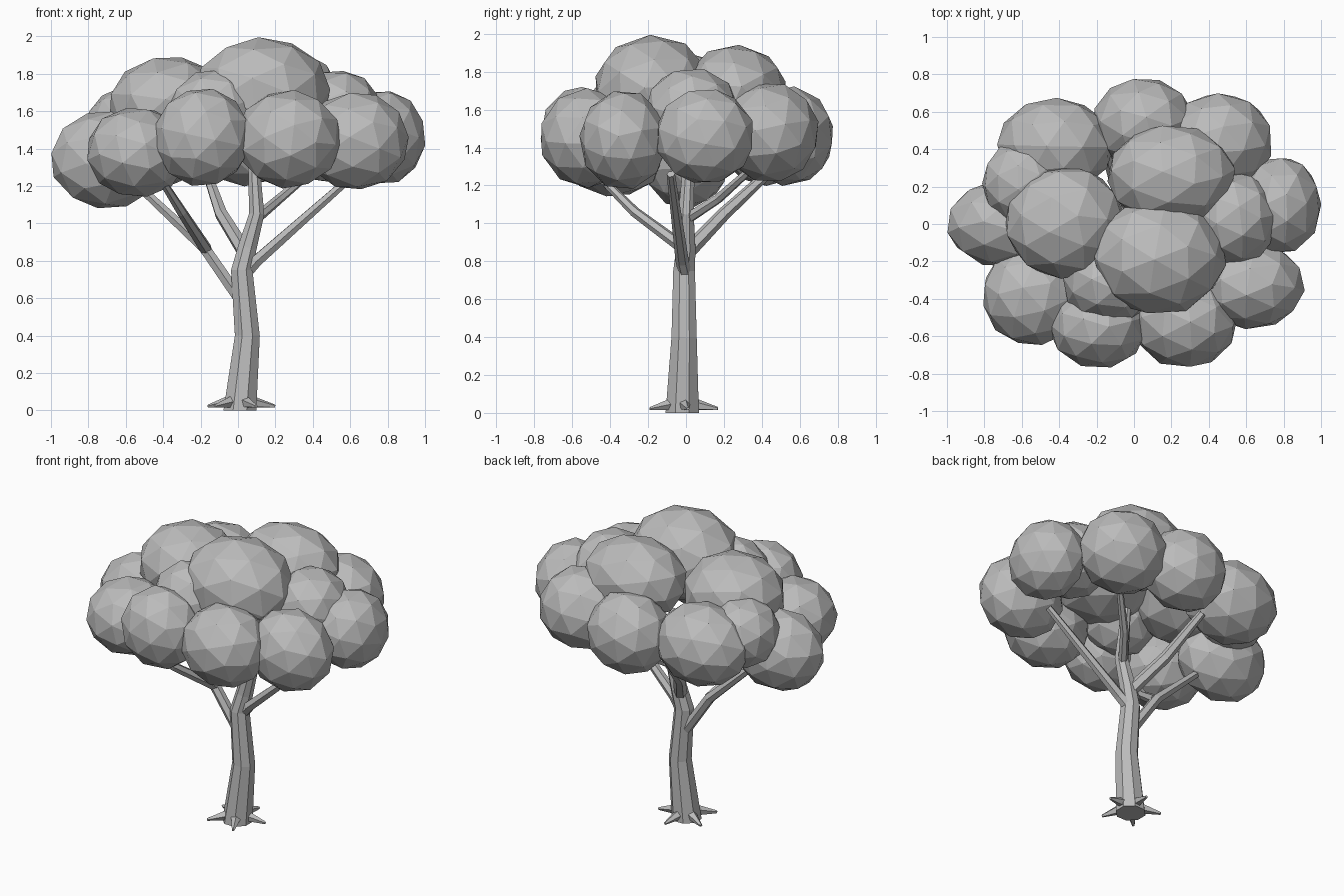
import bpy, bmesh, math, random
from mathutils import Vector, Matrix, Euler

random.seed(4)
if "Cube" in bpy.data.objects:
    bpy.data.objects.remove(bpy.data.objects["Cube"], do_unlink=True)

grey = bpy.data.materials.new("plain grey")
grey.use_nodes = True
grey.diffuse_color = (0.5, 0.5, 0.5, 1)
grey.node_tree.nodes["Principled BSDF"].inputs["Base Color"].default_value = (0.5, 0.5, 0.5, 1)


def finish(bm, name):
    bmesh.ops.recalc_face_normals(bm, faces=bm.faces)
    mesh = bpy.data.meshes.new(name)
    bm.to_mesh(mesh)
    bm.free()
    mesh.materials.append(grey)
    obj = bpy.data.objects.new(name, mesh)
    bpy.context.collection.objects.link(obj)


def limb(name, path, sides=6, flat_start=False):
    """Tapered faceted tube through (x, y, z, radius) points."""
    bm = bmesh.new()
    pts = [Vector(p[:3]) for p in path]
    rings = []
    for i, p in enumerate(pts):
        along = pts[min(i + 1, len(pts) - 1)] - pts[max(i - 1, 0)]
        if flat_start and i == 0:
            along = Vector((0, 0, 1))
        turn = Vector((0, 0, 1)).rotation_difference(along)
        ring = []
        for k in range(sides):
            a = math.tau * (k + 0.5) / sides
            ring.append(bm.verts.new(p + turn @ Vector((math.cos(a), math.sin(a), 0)) * path[i][3]))
        rings.append(ring)
    for low, high in zip(rings, rings[1:]):
        for k in range(sides):
            n = (k + 1) % sides
            bm.faces.new((low[k], low[n], high[n], high[k]))
    bm.faces.new(rings[0][::-1])
    bm.faces.new(rings[-1])
    finish(bm, name)


def clump(name, x, y, z, rx, ry, rz):
    """Faceted leaf mass, turned at random and then squashed."""
    bm = bmesh.new()
    bmesh.ops.create_icosphere(bm, subdivisions=2, radius=1.02)
    spin = Euler([random.uniform(0, math.tau) for _ in range(3)]).to_matrix().to_4x4()
    shape = Matrix.Translation((x, y, z)) @ Matrix.Diagonal((rx, ry, rz, 1)) @ spin
    bmesh.ops.transform(bm, matrix=shape, verts=bm.verts)
    finish(bm, name)


# Trunk with its upper leader
limb("trunk", [(0.01, -0.02, 0, 0.095), (0.05, -0.01, 0.4, 0.072), (0.02, -0.01, 0.75, 0.062),
               (0.05, 0, 0.87, 0.054), (0.1, 0, 1.05, 0.044), (0.08, 0.02, 1.4, 0.03)],
     sides=8, flat_start=True)

# Root spikes
for i in range(5):
    a = math.radians(9 + 72 * i)
    c, s = math.cos(a), math.sin(a)
    limb(f"root_{i + 1}", [(0.01 + 0.06 * c, -0.02 + 0.06 * s, 0.045, 0.035),
                           (0.01 + 0.19 * c, -0.02 + 0.19 * s, 0.022, 0.009)], sides=5)

# Branches
limb("left_low_branch", [(0.02, 0, 0.58, 0.036), (-0.18, 0, 0.87, 0.034), (-0.62, 0, 1.28, 0.022)])
limb("left_front_branch", [(-0.17, 0, 0.86, 0.034), (-0.3, -0.27, 1.06, 0.028), (-0.42, -0.46, 1.25, 0.02)])
limb("back_branch", [(0.04, 0, 0.84, 0.042), (-0.09, 0.2, 1.05, 0.036), (-0.17, 0.45, 1.28, 0.025)])
limb("right_branch", [(0.03, 0, 0.72, 0.036), (0.1, -0.02, 0.8, 0.035), (0.62, -0.08, 1.26, 0.022)])
limb("right_back_branch", [(0.09, 0, 1.02, 0.03), (0.22, 0.17, 1.13, 0.026), (0.42, 0.36, 1.3, 0.02)])

# Leaf masses: centre, then radii
crown = [(0.13, -0.175, 1.7, 0.36, 0.31, 0.29), (0.2, 0.26, 1.69, 0.34, 0.27, 0.25),
         (-0.37, 0.01, 1.63, 0.32, 0.3, 0.26), (0.53, 0.03, 1.58, 0.24, 0.25, 0.24),
         (-0.13, -0.31, 1.57, 0.25, 0.22, 0.25)]
ring = [(-0.19, -0.55, 1.46, 0.26, 0.22, 0.26), (0.27, -0.52, 1.45, 0.28, 0.25, 0.26),
        (0.63, -0.33, 1.44, 0.28, 0.23, 0.26), (0.78, 0.1, 1.46, 0.22, 0.26, 0.25),
        (0.46, 0.44, 1.48, 0.28, 0.26, 0.26), (0.05, 0.54, 1.46, 0.27, 0.24, 0.26),
        (-0.42, 0.42, 1.46, 0.31, 0.25, 0.26), (-0.59, 0.22, 1.51, 0.22, 0.23, 0.22),
        (-0.7, 0, 1.34, 0.3, 0.23, 0.26), (-0.54, -0.38, 1.38, 0.27, 0.27, 0.24)]
for i, c in enumerate(crown):
    clump(f"crown_clump_{i + 1}", *c)
for i, c in enumerate(ring):
    clump(f"ring_clump_{i + 1}", *c)
